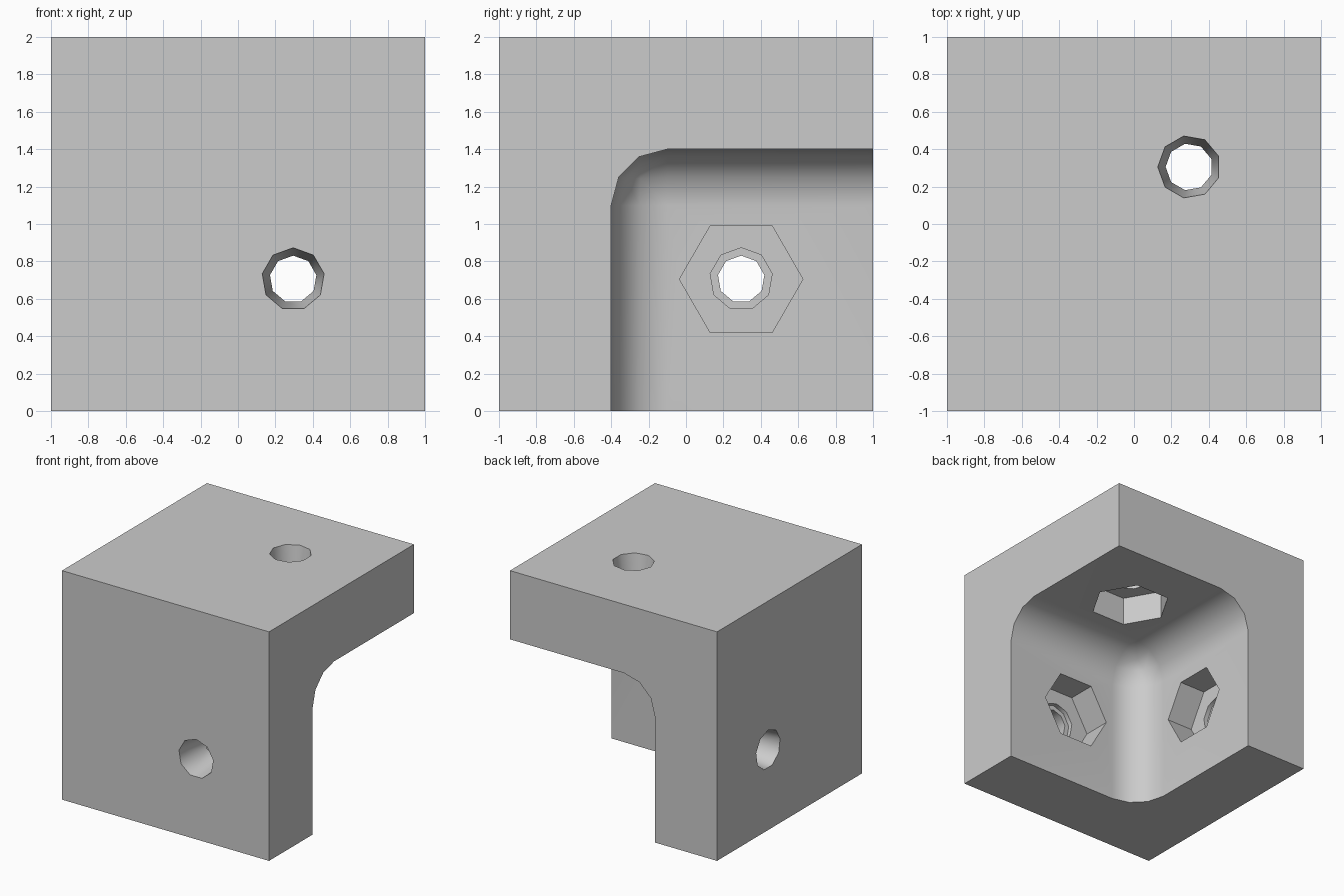
import bpy, bmesh, math
from mathutils import Vector

old = bpy.data.objects.get("Cube")
if old:
    bpy.data.objects.remove(old, do_unlink=True)

grey = bpy.data.materials.new("light_grey")
grey.use_nodes = True
colour = (0.6, 0.6, 0.6, 1)
grey.diffuse_color = colour
grey.node_tree.nodes["Principled BSDF"].inputs["Base Color"].default_value = colour


def make_object(name, bm):
    bmesh.ops.recalc_face_normals(bm, faces=bm.faces[:])
    mesh = bpy.data.meshes.new(name)
    bm.to_mesh(mesh)
    bm.free()
    mesh.materials.append(grey)
    obj = bpy.data.objects.new(name, mesh)
    bpy.context.collection.objects.link(obj)
    return obj


def box(low, high):
    bm = bmesh.new()
    bmesh.ops.create_cube(bm, size=1)
    for v in bm.verts:
        v.co = [h if c > 0 else l for c, l, h in zip(v.co, low, high)]
    return bm


def lathe(name, centre, axis, start, sides, rings):
    """Closed stack of regular polygons: rings are (depth, radius) along axis."""
    centre, axis, start = Vector(centre), Vector(axis), Vector(start)
    side = axis.cross(start)
    bm = bmesh.new()
    loops = []
    for depth, radius in rings:
        angles = [math.tau * i / sides for i in range(sides)]
        loops.append([bm.verts.new(centre + axis * depth + radius *
                      (start * math.cos(a) + side * math.sin(a))) for a in angles])
    for a, b in zip(loops, loops[1:]):
        for i in range(sides):
            j = (i + 1) % sides
            bm.faces.new((a[i], a[j], b[j], b[i]))
    bm.faces.new(loops[0])
    bm.faces.new(loops[-1])
    return make_object(name, bm)


# Solid block
bracket = make_object("corner_bracket", box((-1, -1, 0), (1, 1, 2)))

# Inner cavity with three rounded edges meeting in one corner
bm = box((-0.4, -0.4, -0.5), (1.5, 1.5, 1.4))
corner = min(bm.verts, key=lambda v: v.co.x + v.co.y - v.co.z)
bmesh.ops.bevel(bm, geom=list(corner.link_edges), offset=0.3, segments=3,
                profile=0.5, affect='EDGES')
cutters = [make_object("cavity_cutter", bm)]

# Bolt hole and hexagonal nut pocket in each of the three walls
WALL, POCKET, STEP = 0.6, 0.25, 0.04
floor = WALL - POCKET
holes = [
    ("front", (0.295, -1, 0.705), (0, 1, 0), (1, 0, 0), (0, 0, 1)),
    ("side", (-1, 0.295, 0.705), (1, 0, 0), (0, 1, 0), (0, 0, 1)),
    ("top", (0.295, 0.305, 2), (0, 0, -1), (1, 0, 0), (-1, 0, 0)),
]
for name, centre, axis, hex_start, bore_start in holes:
    cutters.append(lathe(name + "_nut_cutter", centre, axis, hex_start, 6,
                         [(floor, 0.33), (WALL + 0.1, 0.33)]))
    cutters.append(lathe(name + "_bore_cutter", centre, axis, bore_start, 9,
                         [(-0.05, 0.168), (0, 0.168), (floor - STEP, 0.126),
                          (floor - STEP, 0.168), (floor + 0.05, 0.168)]))

bpy.ops.object.select_all(action='DESELECT')
bpy.context.view_layer.objects.active = bracket
bracket.select_set(True)
for cutter in cutters:
    mod = bracket.modifiers.new("cut", 'BOOLEAN')
    mod.operation = 'DIFFERENCE'
    mod.solver = 'EXACT'
    mod.object = cutter
    bpy.ops.object.modifier_apply(modifier=mod.name)
    bpy.data.objects.remove(cutter, do_unlink=True)

# Smooth fillets and bores, flat large faces
bpy.ops.object.shade_smooth_by_angle(angle=math.radians(42))
weighted = bracket.modifiers.new("flat_faces", 'WEIGHTED_NORMAL')
weighted.keep_sharp = True
